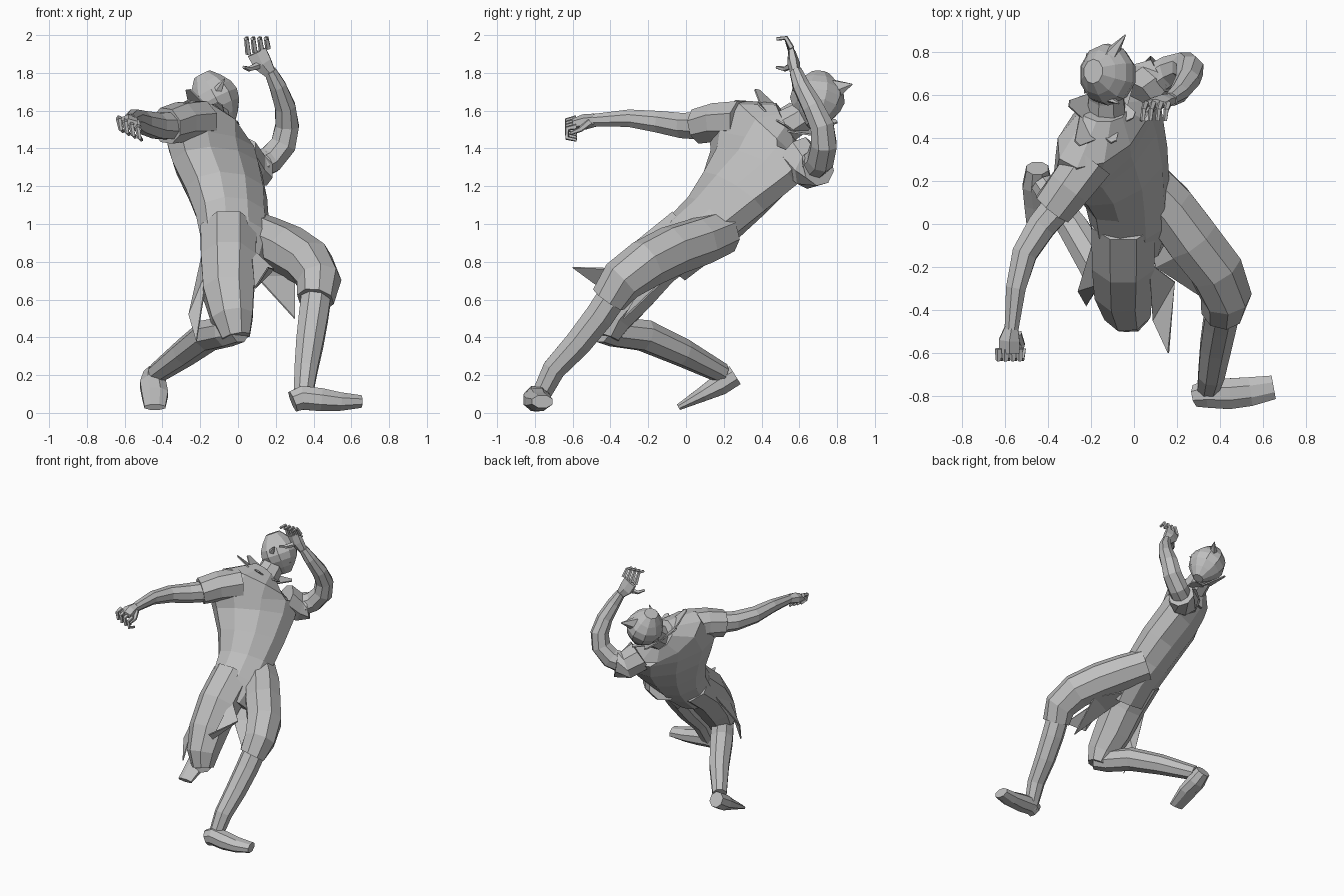
import bpy
import bmesh
import math
from mathutils import Vector

cube = bpy.data.objects.get("Cube")
if cube:
    bpy.data.objects.remove(cube, do_unlink=True)

grey = bpy.data.materials.new("plain_grey")
grey.use_nodes = True
grey.diffuse_color = (.52, .52, .52, 1)
grey.node_tree.nodes["Principled BSDF"].inputs["Base Color"].default_value = grey.diffuse_color

SIDEWAYS = Vector((1, 0, 0))
LENGTHWAYS = Vector((0, 1, 0))
UPRIGHT = Vector((0, 0, 1))
DIAGONAL = Vector((.8, .6, 0))


def mix(start, end, t):
    return start + (end - start) * t


def finish(name, bm):
    """Turn a bmesh into a flat-shaded grey object."""
    bmesh.ops.recalc_face_normals(bm, faces=bm.faces)
    mesh = bpy.data.meshes.new(name)
    bm.to_mesh(mesh)
    bm.free()
    mesh.materials.append(grey)
    obj = bpy.data.objects.new(name, mesh)
    bpy.context.collection.objects.link(obj)
    return obj


def skin(name, rings, sides=8):
    """Skin elliptical rings given as (centre, wide direction, half width, half depth)."""
    bm = bmesh.new()
    loops = []
    for i, (centre, wide, width, depth) in enumerate(rings):
        before = rings[max(i - 1, 0)][0]
        after = rings[min(i + 1, len(rings) - 1)][0]
        tangent = (after - before).normalized()
        across = (wide - tangent * wide.dot(tangent)).normalized()
        through = tangent.cross(across)
        angles = [math.tau * (k + .5) / sides for k in range(sides)]
        loops.append([bm.verts.new(centre + across * width * math.cos(a) + through * depth * math.sin(a))
                      for a in angles])
    for lower, upper in zip(loops, loops[1:]):
        for k in range(sides):
            j = (k + 1) % sides
            bm.faces.new((lower[k], lower[j], upper[j], upper[k]))
    bm.faces.new(loops[0])
    bm.faces.new(loops[-1])
    return finish(name, bm)


def limb(name, points, start, end, bulge=0, wide=SIDEWAYS, flat_start=1, flat_end=1, sides=8):
    """Tapered tube along points, swelling by bulge in the middle and flattened by a ratio."""
    rings = []
    for i, point in enumerate(points):
        t = i / (len(points) - 1)
        radius = mix(start, end, t) + bulge * math.sin(math.pi * t)
        rings.append((Vector(point), wide, radius, radius * mix(flat_start, flat_end, t)))
    return skin(name, rings, sides)


def plate(name, points):
    """Thin cloth panel."""
    bm = bmesh.new()
    bm.faces.new([bm.verts.new(p) for p in points])
    bmesh.ops.triangulate(bm, faces=bm.faces)
    obj = finish(name, bm)
    solid = obj.modifiers.new("thickness", "SOLIDIFY")
    solid.thickness = .009
    solid.offset = 0
    return obj


# Jacket and hips, leaning back and twisting from the shoulders to the waist
shoulder_line = Vector((.5, .8, -.36))
hip_line = Vector((.9, .5, 0))
spine = [
    (-.14, .53, 1.54, .12),
    (-.15, .44, 1.49, .28),
    (-.14, .4, 1.4, .34),
    (-.11, .36, 1.3, .31),
    (-.06, .25, 1.16, .25),
    (-.03, .14, 1.03, .21),
    (-.01, .02, .92, .2),
    (-.02, -.1, .8, .17),
]
jacket_rings = []
for i, (x, y, z, half_width) in enumerate(spine):
    direction = mix(shoulder_line, hip_line, i / (len(spine) - 1))
    jacket_rings.append((Vector((x, y, z)), direction, half_width, min(half_width * .6 + .03, .165)))
skin("jacket", jacket_rings, sides=10)

# Right leg, folded with the shin trailing behind
limb("right_thigh", [(-.05, .02, .95), (-.05, -.17, .8), (-.05, -.3, .64), (-.03, -.4, .5), (-.01, -.43, .4)],
     start=.16, end=.08, bulge=.025)
limb("right_shin", [(.01, -.45, .44), (-.06, -.38, .43), (-.16, -.22, .41), (-.28, -.02, .32), (-.43, .19, .21)],
     start=.07, end=.055, bulge=.025, wide=DIAGONAL)
limb("right_foot", [(-.45, .26, .2), (-.45, .18, .15), (-.44, .09, .1), (-.44, -.04, .03)],
     start=.055, end=.06, bulge=.02, flat_start=1.1, flat_end=.3)

# Left leg, lunging forward with a loose hem below the knee
limb("left_thigh", [(.05, .2, .96), (.16, .08, .91), (.27, -.07, .86), (.38, -.21, .79),
                    (.43, -.34, .7), (.41, -.41, .6)],
     start=.12, end=.1, bulge=.025, wide=DIAGONAL)
limb("left_shin", [(.42, -.36, .66), (.4, -.46, .51), (.38, -.57, .37), (.36, -.7, .23), (.34, -.79, .05)],
     start=.085, end=.05, bulge=.01)
limb("left_foot", [(.29, -.8, .06), (.34, -.79, .08), (.44, -.79, .07), (.54, -.78, .06), (.65, -.76, .06)],
     start=.055, end=.06, bulge=.02, wide=LENGTHWAYS, flat_start=1.1, flat_end=.6)

# Right arm, swung forward
limb("right_sleeve", [(-.2, .3, 1.54), (-.3, .17, 1.54), (-.38, .07, 1.52)], start=.12, end=.1)
limb("right_arm", [(-.33, .11, 1.52), (-.43, -.01, 1.52), (-.51, -.14, 1.54), (-.55, -.3, 1.56), (-.57, -.49, 1.55)],
     start=.08, end=.035, bulge=.005)
limb("right_palm", [(-.57, -.48, 1.55), (-.58, -.54, 1.54), (-.58, -.6, 1.53)],
     start=.035, end=.055, bulge=.01, flat_end=.5, sides=6)
for i in range(4):
    knuckle = Vector((-.63 + .033 * i, -.58, 1.56 - .015 * i))
    curl = [(0, 0, 0), (0, -.05, -.01), (.01, -.05, -.06), (.02, 0, -.07)]
    limb("right_finger", [knuckle + Vector(step) for step in curl], start=.017, end=.01, sides=5)
limb("right_thumb", [(-.54, -.51, 1.54), (-.52, -.56, 1.5), (-.53, -.61, 1.48)],
     start=.02, end=.009, sides=5)

# Left arm, bent upwards
limb("left_sleeve", [(0, .58, 1.36), (.07, .66, 1.29), (.13, .7, 1.3)], start=.12, end=.1)
limb("left_arm", [(.08, .66, 1.3), (.17, .71, 1.34), (.24, .73, 1.42), (.26, .72, 1.52),
                  (.25, .67, 1.62), (.21, .61, 1.73), (.17, .58, 1.81)],
     start=.08, end=.035, bulge=.01, wide=LENGTHWAYS)
limb("left_palm", [(.17, .58, 1.8), (.13, .57, 1.85), (.1, .56, 1.91)],
     start=.035, end=.06, bulge=.01, flat_start=.8, flat_end=.35, sides=6)
for i in range(4):
    knuckle = Vector((.055 + .035 * i, .56, 1.9 + .01 * i))
    tip = Vector((knuckle.x - .015, .48, 1.98))
    bend = Vector((knuckle.x - .01, .53, 1.985))
    limb("left_finger", [knuckle, bend, tip], start=.016, end=.01, sides=5)
limb("left_thumb", [(.11, .56, 1.84), (.06, .52, 1.82), (.03, .48, 1.83)], start=.02, end=.009, sides=5)

# Neck and head, face turned to the left
limb("neck", [(-.13, .5, 1.5), (-.13, .6, 1.56), (-.14, .68, 1.63)], start=.1, end=.075)
chin = Vector((-.05, .68, 1.52))
crown = Vector((-.19, .71, 1.79))
limb("head", [chin.lerp(crown, k / 6) for k in range(7)],
     start=.04, end=.05, bulge=.09, flat_start=1, flat_end=1.15, sides=10)
limb("nose", [(-.04, .67, 1.65), (0, .66, 1.62)], start=.03, end=.006, wide=UPRIGHT, sides=5)
limb("left_ear", [(-.12, .77, 1.71), (-.04, .88, 1.74)],
     start=.07, end=.003, wide=UPRIGHT, flat_start=.6, sides=5)
limb("right_ear", [(-.13, .59, 1.67), (-.07, .56, 1.77)], start=.04, end=.003, flat_start=.5, sides=5)

# Flared pointed collar around the neck
neck_base = Vector((-.14, .52, 1.51))
collar_tips = [Vector(tip) for tip in (
    (-.27, .38, 1.71), (-.1, .38, 1.64), (0, .5, 1.54), (0, .68, 1.47), (-.2, .8, 1.54), (-.3, .57, 1.63))]
for i, tip in enumerate(collar_tips):
    following = collar_tips[(i + 1) % len(collar_tips)]
    side = (following - collar_tips[i - 1]).normalized() * .08
    inner = neck_base.lerp(tip, .4)
    plate("collar_point", [inner - side, inner + side, tip + side * .3, tip - side * .1])

# Loose coat tails
plate("front_tail", [(.07, -.18, .87), (.19, -.27, .76), (.16, -.6, .77), (.09, -.45, .66)])
plate("right_tail", [(-.17, -.02, .92), (-.16, -.28, .76), (-.22, -.38, .38), (-.26, -.31, .52)])
plate("back_tail", [(.04, .08, .8), (.1, -.2, .72), (.3, -.33, .5), (.3, -.1, .72)])
